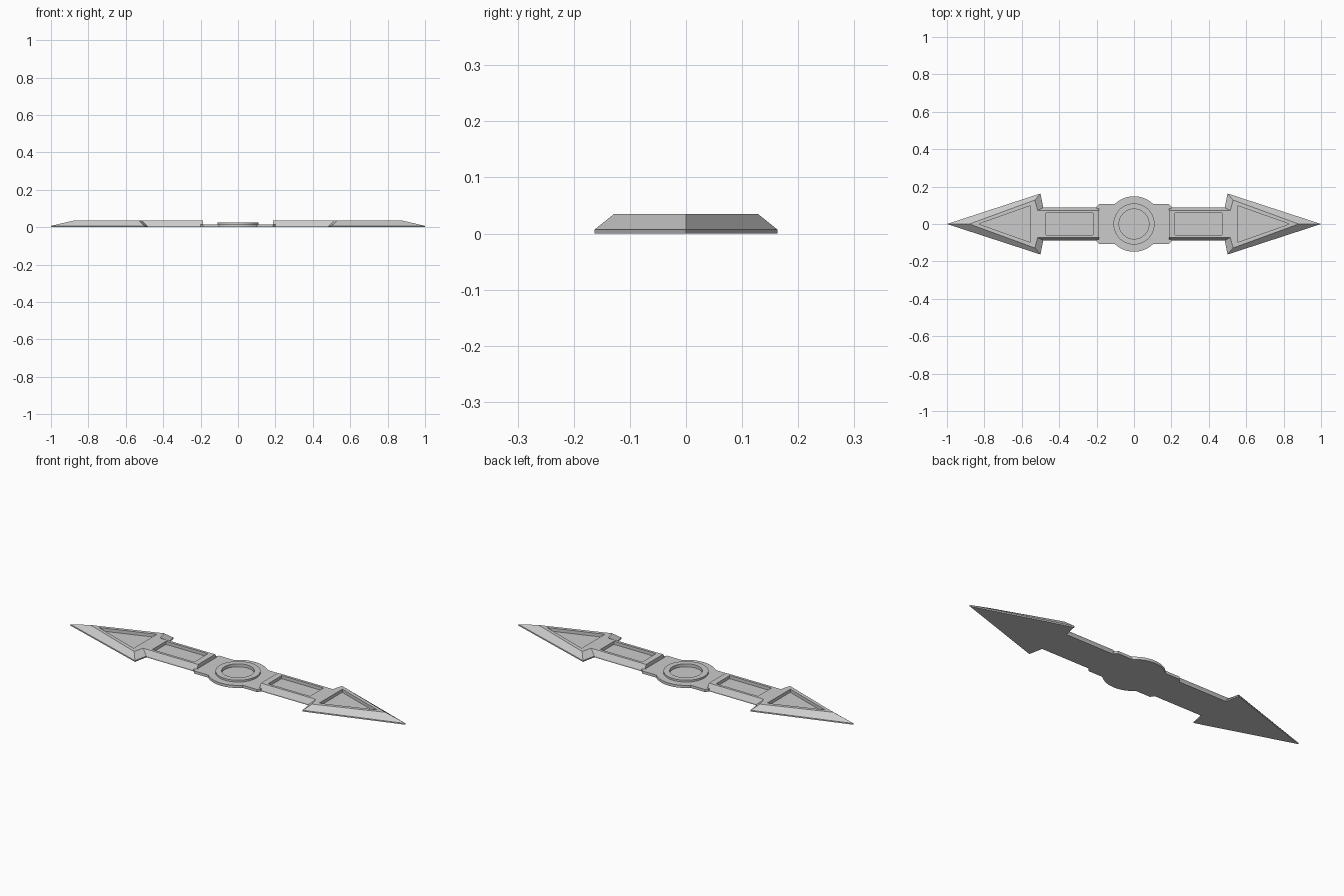
import bpy, bmesh
from math import sin, cos, asin, pi

cube = bpy.data.objects.get("Cube")
if cube:
    bpy.data.objects.remove(cube, do_unlink=True)

grey = bpy.data.materials.new("plain grey")
grey.use_nodes = True
colour = (0.6, 0.6, 0.6, 1)
grey.diffuse_color = colour
grey.node_tree.nodes["Principled BSDF"].inputs["Base Color"].default_value = colour


def loft(name, layers):
    """Solid through stacked outlines, each given as (z, points)."""
    bm = bmesh.new()
    rings = [[bm.verts.new((x, y, z)) for x, y in pts] for z, pts in layers]
    n = len(rings[0])
    for low, high in zip(rings, rings[1:]):
        for i in range(n):
            j = (i + 1) % n
            bm.faces.new((low[i], low[j], high[j], high[i]))
    bm.faces.new(rings[0][::-1])
    bm.faces.new(rings[-1])
    bmesh.ops.recalc_face_normals(bm, faces=bm.faces)
    mesh = bpy.data.meshes.new(name)
    bm.to_mesh(mesh)
    bm.free()
    mesh.materials.append(grey)
    obj = bpy.data.objects.new(name, mesh)
    bpy.context.collection.objects.link(obj)
    return obj


def prism(name, pts, z0, z1):
    return loft(name, [(z0, pts), (z1, pts)])


def cut(obj, cutter):
    """Subtract the cutter and keep it as a hidden helper."""
    mod = obj.modifiers.new("recess", 'BOOLEAN')
    mod.operation = 'DIFFERENCE'
    mod.solver = 'EXACT'
    mod.object = cutter
    cutter.hide_render = True
    cutter.hide_viewport = True


def bake(obj):
    bpy.context.view_layer.update()
    graph = bpy.context.evaluated_depsgraph_get()
    mesh = bpy.data.meshes.new_from_object(obj.evaluated_get(graph))
    obj.modifiers.clear()
    obj.data = mesh


def circle(r, n=64):
    return [(r * cos(2 * pi * i / n), r * sin(2 * pi * i / n)) for i in range(n)]


def both_sides(half):
    """Mirror an outline across y, sharing the tip at its end."""
    return [(x, -y) for x, y in half] + [(x, y) for x, y in half[-2::-1]]


# Bevelled arm and arrowhead, mirrored to the other end
base = both_sides([(0.187, 0.088), (0.485, 0.088), (0.5, 0.163), (1, 0)])
top = both_sides([(0.187, 0.072), (0.515, 0.072), (0.53, 0.128), (0.88, 0)])
blade = loft("arrow_blades", [(0, base), (0.007, base), (0.035, top)])
arm_recess = prism("arm_recess_cutter",
                   [(0.22, -0.058), (0.47, -0.058), (0.47, 0.058), (0.22, 0.058)], 0.018, 0.06)
head_recess = prism("head_recess_cutter", [(0.553, -0.098), (0.83, 0), (0.553, 0.098)], 0.018, 0.06)
cut(blade, arm_recess)
cut(blade, head_recess)
blade.modifiers.new("other_end", 'MIRROR').use_mirror_merge = False
bake(blade)

# Hub plate with round bulges front and back
R, edge = 0.148, 0.107
a = asin(edge / R)
steps = 28
arc = [(R * cos(a + (pi - 2 * a) * i / steps), R * sin(a + (pi - 2 * a) * i / steps))
       for i in range(steps + 1)]
half = [(0.2, 0.092), (0.187, edge)] + arc + [(-0.187, edge), (-0.2, 0.092)]
hub = prism("hub_plate", half + [(-x, -y) for x, y in half], 0, 0.014)

# Raised ring around a round recess
ring = prism("hub_ring", circle(0.11), 0.014, 0.024)
bore = prism("hub_recess_cutter", circle(0.08), 0.008, 0.06)
for part in (hub, ring):
    cut(part, bore)
    bake(part)

for helper in (arm_recess, head_recess, bore):
    bpy.data.objects.remove(helper, do_unlink=True)

# Smooth round walls, sharp edges elsewhere
bpy.ops.object.select_all(action='DESELECT')
for part in (hub, ring):
    part.select_set(True)
bpy.context.view_layer.objects.active = hub
bpy.ops.object.shade_smooth_by_angle(angle=0.5)
